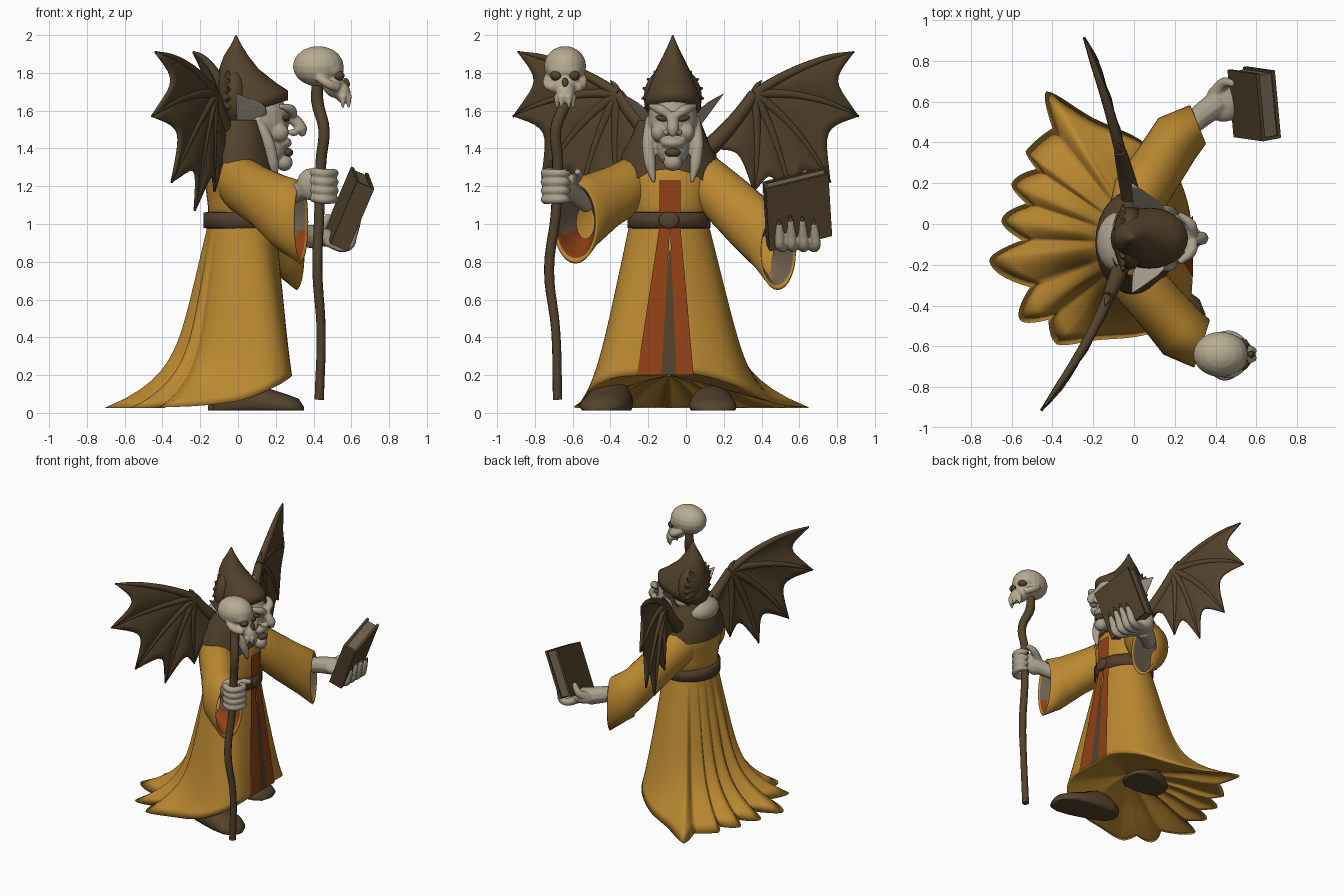
import bpy, bmesh
from math import sin, cos, pi, atan2, radians
from mathutils import Vector as V, Euler

if "Cube" in bpy.data.objects:
    bpy.data.objects.remove(bpy.data.objects["Cube"])


def material(name, *rgb):
    m = bpy.data.materials.new(name)
    m.use_nodes = True
    m.diffuse_color = (*rgb, 1)
    m.node_tree.nodes["Principled BSDF"].inputs["Base Color"].default_value = (*rgb, 1)
    return m


GOLD = material("gold cloth", .49, .245, .03)
BROWN = material("dark brown", .088, .055, .025)
LEATHER = material("belt leather", .08, .048, .027)
ORANGE = material("burnt orange", .28, .052, .007)
SKIN = material("pale skin", .40, .35, .26)
BONE = material("bone", .48, .41, .285)
LINING = material("grey lining", .16, .12, .08)
CY, HY = -.09, -.07  # centre lines of the body and the head


def build(name, verts, faces, *mats, smooth=True):
    me = bpy.data.meshes.new(name)
    me.from_pydata([tuple(v) for v in verts], [], faces)
    for m in mats:
        me.materials.append(m)
    for p in me.polygons:
        p.use_smooth = smooth
    ob = bpy.data.objects.new(name, me)
    bpy.context.collection.objects.link(ob)
    return ob


def loft(name, rings, *mats, closed=True, caps=False):
    n = len(rings[0])
    faces = [(r*n + i, r*n + (i+1) % n, (r+1)*n + (i+1) % n, (r+1)*n + i)
             for r in range(len(rings) - 1) for i in range(n if closed else n - 1)]
    if caps:
        faces += [tuple(reversed(range(n))), tuple(range((len(rings)-1)*n, len(rings)*n))]
    return build(name, [p for r in rings for p in r], faces, *mats)


def ring(c, u, v, n=28):
    return [V(c) + V(u)*cos(2*pi*i/n) + V(v)*sin(2*pi*i/n) for i in range(n)]


def flat_rings(rows, y=CY):
    return [ring((x, y, z), (rx, 0, 0), (0, ry, 0)) for x, z, rx, ry in rows]


def ball(name, c, r, mat, rot=(0, 0, 0), n=20):
    e = Euler([radians(a) for a in rot]).to_matrix()
    rings = []
    for j in range(n//2 + 1):
        a = min(max(pi*j/(n//2), .01), pi - .01)
        rings.append([V(c) + e @ V((r[0]*sin(a)*cos(2*pi*i/n), r[1]*sin(a)*sin(2*pi*i/n), -r[2]*cos(a)))
                      for i in range(n)])
    return loft(name, rings, mat, caps=True)


def bake(ob, name, mat):
    me = bpy.data.meshes.new_from_object(ob.evaluated_get(bpy.context.evaluated_depsgraph_get()))
    bpy.data.objects.remove(ob)
    me.materials.clear()
    me.materials.append(mat)
    for p in me.polygons:
        p.use_smooth = True
    out = bpy.data.objects.new(name, me)
    bpy.context.collection.objects.link(out)
    return out


def tube(name, pts, radii, mat):
    cu = bpy.data.curves.new(name, 'CURVE')
    cu.dimensions = '3D'
    cu.bevel_depth, cu.bevel_resolution, cu.resolution_u, cu.use_fill_caps = 1, 3, 5, True
    sp = cu.splines.new('BEZIER')
    sp.bezier_points.add(len(pts) - 1)
    for i, b in enumerate(sp.bezier_points):
        b.co, b.handle_left_type, b.handle_right_type = pts[i], 'AUTO', 'AUTO'
        b.radius = radii[min(i, len(radii) - 1)]
    path = bpy.data.objects.new(name + "_path", cu)
    bpy.context.collection.objects.link(path)
    return bake(path, name, mat)


def fuse(name, parts, mat, voxel=.007):
    """Merge overlapping forms into one sculpted surface."""
    bm = bmesh.new()
    for ob in parts:
        bm.from_mesh(ob.data)
        bpy.data.objects.remove(ob)
    ob = build(name, [], [])
    bm.to_mesh(ob.data)
    bm.free()
    rm = ob.modifiers.new("merge", 'REMESH')
    rm.mode, rm.voxel_size = 'VOXEL', voxel
    ob.modifiers.new("soften", 'SMOOTH').iterations = 4
    return bake(ob, name, mat)


# Robe skirt: waist ellipse flaring to a lobed trailing hem, closed underneath
hem = [V(p) for p in [
    (.28, -.1, .2), (.27, .08, .2), (.19, .28, .14), (.02, .42, .07), (-.2, .52, .04), (-.43, .65, .03),
    (-.4, .47, .03), (-.53, .36, .02), (-.48, .27, .03), (-.6, .2, .02), (-.53, .1, .03), (-.65, .02, .02),
    (-.55, -.08, .03), (-.71, -.18, .02), (-.51, -.31, .03), (-.56, -.47, .02), (-.42, -.47, .03),
    (-.38, -.59, .03), (-.18, -.57, .04), (.03, -.55, .07), (.2, -.49, .14), (.28, -.36, .19)]]
mid = V((0, CY, 0))
outline = []
for i in range(len(hem)):
    a, b, c, d = (hem[(i + k) % len(hem)] for k in (-1, 0, 1, 2))
    for k in range(7):
        t = k/7
        if 5 <= i < 17:  # rounded lobes meeting in sharp valleys
            rise = sin(t*pi/2) if i % 2 == 0 else 1 - cos(t*pi/2)
            rb, rc = (b - mid).length, (c - mid).length
            outline.append(mid + (b - mid).lerp(c - mid, t).normalized()*(rb + (rc - rb)*rise))
            outline[-1].z = .025
        else:
            outline.append(.5*(2*b + (c-a)*t + (2*a-5*b+4*c-d)*t*t + (3*b-a-3*c+d)*t**3))
skirt = []
for r in range(21):
    s = r/20
    row = []
    for h in outline:
        ang = atan2(h.y - CY, h.x - .02)
        w = V((.02 + .18*cos(ang), CY + .21*sin(ang), 1.0))
        lin = min(1, max(.42, .75 + .9*h.x))
        p = w.lerp(h, lin*s + (1 - lin)*s**7)
        p.z = 1 + (h.z - 1)*s
        row.append(p)
    skirt.append(row)
for k, z in ((.95, .03), (.8, .06), (.6, .11), (.35, .16), (.02, .19)):
    skirt.append([V((mid.x + (h.x - mid.x)*k, CY + (h.y - CY)*k, max(z, h.z*k + .2*(1 - k)))) for h in outline])
loft("robe_skirt", skirt, GOLD)
loft("robe_torso", flat_rings([(.02, .99, .18, .21), (.02, 1.1, .18, .215), (.01, 1.22, .185, .24),
     (-.01, 1.32, .17, .25), (-.02, 1.38, .13, .21), (0, 1.45, .08, .1)]), GOLD, caps=True)


def strip(name, top, bottom, z0, z1, mat, off=.009):
    x = lambda z: .2 + .1*max(0, 1 - z) + off
    return build(name, [(x(z0), bottom[0], z0), (x(z0), bottom[1], z0), (x(z1), top[1], z1), (x(z1), top[0], z1)],
                 [(0, 1, 2, 3)], mat)


# Front opening and trim
strip("under_robe", (-.09, -.08), (-.14, -.04), .2, .86, BROWN, .006)
strip("trim_staff_side", (-.14, -.085), (-.26, -.13), .2, .99, ORANGE)
strip("trim_book_side", (-.085, -.03), (-.05, .04), .2, .99, ORANGE)
strip("chest_trim", (-.14, -.03), (-.14, -.03), 1.03, 1.23, ORANGE)

# Belt, buckle and cowl
loft("belt", flat_rings([(.02, .975, .18, .21), (.02, .98, .203, .22), (.02, 1.06, .203, .22),
     (.02, 1.065, .17, .2)]), LEATHER)
ball("buckle", (.225, CY, 1.02), (.015, .055, .045), BROWN)
cowl = flat_rings([(.005, 1.29, .195, .262), (-.005, 1.37, .185, .25), (.0, 1.45, .165, .205),
                   (.01, 1.55, .13, .165)])
for r, drop in zip(cowl, (.1, .05)):
    for p in r:
        p.z -= drop*max(0, 1 - abs(p.x - .11)/.09)
loft("cowl", cowl, BROWN)


# Wide sleeves, each row a centre, half-width, half-height and heading
def sleeve(name, rows, orange_below):
    rings = []
    for c, a, b, yaw in rows:
        rings.append(ring(c, V((-sin(radians(yaw)), cos(radians(yaw)), 0))*a, (0, 0, b)))
    inward = -V((cos(radians(yaw)), sin(radians(yaw)), 0))
    for depth, k in ((-.006, .94), (.005, .87), (.05, .8), (.17, .4)):
        rings.append([V(c) + inward*depth + (p - V(c))*k for p in rings[len(rows) - 1]])
    ob = loft(name, rings, GOLD, LINING, ORANGE)
    for p in ob.data.polygons:
        if p.index // 28 > len(rows):
            p.material_index = 2 if p.center.z < orange_below else 1


sleeve("staff_sleeve", [((-.07, -.15, 1.25), .08, .12, -50), ((.0, -.26, 1.22), .13, .155, -48),
       ((.12, -.4, 1.14), .13, .165, -45), ((.23, -.53, 1.06), .14, .2, -38), ((.33, -.585, 1.01), .125, .22, -18)], .95)
sleeve("book_sleeve", [((-.05, .0, 1.25), .09, .12, 60), ((.02, .13, 1.2), .14, .165, 55),
       ((.12, .28, 1.06), .135, .185, 48), ((.21, .42, .93), .135, .19, 42), ((.31, .485, .855), .105, .205, 22)], 0)

# Shoes: flat-soled domes, tapering to a round toe
for name, cx, cy, half, lean, k in (("staff_side_shoe", .11, -.41, .24, -.05, 1), ("book_side_shoe", .01, .14, .17, .01, .8)):
    rings = []
    for t, w, h in ((-1, .02, .04), (-.9, .075, .1), (-.6, .1, .16), (-.2, .115, .18), (.2, .125, .13),
                    (.6, .12, .1), (.88, .085, .075), (1, .02, .03)):
        rings.append([V((p.x, p.y, max(.012, p.z))) for p in
                      ring((cx + half*t, cy + lean*t, h*.35*k), (0, w, 0), (0, 0, h*.65*k))])
    loft(name, rings, BROWN, caps=True)

# Staff and gripping hand
tube("staff", [(.43, -.68, .07), (.44, -.69, .44), (.42, -.725, .76), (.43, -.69, 1.05), (.44, -.68, 1.34),
     (.455, -.69, 1.5), (.42, -.64, 1.65), (.42, -.64, 1.75)], [.025, .024, .027, .027, .029, .03, .033, .03], BROWN)
parts = [tube("wrist", [(.2, -.52, 1.1), (.3, -.59, 1.16), (.38, -.64, 1.2)], [.045, .05, .06], SKIN),
         ball("palm", (.385, -.645, 1.21), (.075, .05, .085), SKIN),
         tube("thumb", [(.38, -.6, 1.22), (.45, -.57, 1.26), (.51, -.575, 1.28)], [.03, .026, .016], SKIN)]
for k in range(4):
    z = 1.13 + .046*k
    parts.append(tube("finger", [(.39, -.72, z + .01), (.45, -.745, z), (.5, -.71, z), (.505, -.65, z),
                                 (.46, -.62, z)], [.024, .025, .024, .022, .016], SKIN))
fuse("staff_hand", parts, SKIN)

# Skull on the staff
SY = -.64
parts = [ball("cranium", (.425, SY, 1.835), (.135, .112, .107), BONE),
         ball("brow", (.49, SY, 1.815), (.07, .092, .055), BONE),
         ball("face", (.5, SY, 1.75), (.06, .075, .085), BONE, (0, -20, 0)),
         ball("muzzle", (.55, SY, 1.7), (.045, .05, .065), BONE, (0, -20, 0))]
for s in (-1, 1):
    parts.append(tube("cheek", [(.42, SY + s*.09, 1.78), (.48, SY + s*.092, 1.74), (.53, SY + s*.06, 1.72)],
                      [.022, .025], BONE))
    for k in range(2):
        x, y = .585 - .03*k, SY + s*(.02 + .022*k)
        parts.append(tube("fang", [(x, y, 1.68), (x, y, 1.65), (x, y, 1.615)], [.019, .015, .007], BONE))
    ball("skull_socket", (.532, SY + s*.047, 1.785), (.032, .031, .027), BROWN)
fuse("skull", parts, BONE)
ball("skull_nose_hole", (.576, SY, 1.75), (.014, .017, .026), BROWN, (0, -25, 0))

# Book and supporting hand
bc, bw, bh = V((.59, .59, 1.08)), V((-.03, .33, .08)), V((.14, -.02, .33))
bn = bw.cross(bh).normalized()


def slab(name, c, w, h, d, mat):
    corners = [c + w*i/2 + h*j/2 + d*k/2 for i in (-1, 1) for j in (-1, 1) for k in (-1, 1)]
    return build(name, corners, [(0, 1, 3, 2), (4, 6, 7, 5), (0, 4, 5, 1), (2, 3, 7, 6), (0, 2, 6, 4), (1, 5, 7, 3)],
                 mat, smooth=False)


slab("book_pages", bc, bw*.93, bh*.95, bn*.07, LINING)
for s in (-1, 1):
    slab("book_cover", bc + bn*.042*s, bw, bh, bn*.018, BROWN)
slab("book_spine", bc - bw*.48, bw*.05, bh, bn*.09, BROWN)
parts = [tube("wrist", [(.24, .45, .95), (.34, .54, .94), (.42, .6, .93)], [.05, .06, .065], SKIN),
         ball("palm", (.44, .6, .93), (.09, .1, .05), SKIN),
         tube("thumb", [(.4, .64, .94), (.44, .69, .98), (.485, .69, 1.05)], [.036, .03, .016], SKIN)]
for k in range(4):
    base = bc + bn*.07 - bh*.52
    base.y = .5 + .062*k
    tip = base + bh*(.36 + .06*sin(pi*k/3))
    parts.append(tube("finger", [(.47, .54 + .035*k, .91), base, base + bh*.2, tip], [.03, .027, .026, .016], SKIN))
    tube("book_nail", [tip, tip + bh*.08], [.013, .003], BROWN)
fuse("book_hand", parts, SKIN)

# Head: fused face forms, with eyes and mouth set in
side = lambda s, d: HY + s*d
parts = [ball("skull_form", (.1, HY, 1.54), (.17, .135, .19), SKIN),
         ball("jaw", (.165, HY, 1.41), (.095, .09, .11), SKIN),
         ball("chin", (.245, HY, 1.325), (.045, .05, .045), SKIN),
         ball("upper_lip", (.24, HY, 1.43), (.045, .065, .032), SKIN),
         tube("nose", [(.24, HY, 1.58), (.3, HY, 1.55), (.335, HY, 1.5), (.345, HY, 1.465)],
              [.025, .032, .034, .014], SKIN)]
for s in (-1, 1):
    parts += [tube("brow", [(.29, side(s, .015), 1.575), (.28, side(s, .065), 1.605), (.22, side(s, .12), 1.625)],
                   [.024, .028, .014], SKIN),
              ball("cheek", (.215, side(s, .075), 1.485), (.055, .042, .05), SKIN),
              ball("nostril", (.295, side(s, .03), 1.485), (.03, .022, .02), SKIN),
              tube("side_lock", [(.1, side(s, .12), 1.56), (.16, side(s, .13), 1.43), (.185, side(s, .12), 1.32),
                                 (.2, side(s, .1), 1.22)], [.025, .034, .032, .01], SKIN)]
    ball("eye", (.253, side(s, .058), 1.558), (.022, .034, .015), BROWN, (s*15, 0, 0))
    # Pointed ears as tapering blades
    ear = []
    for t, w in ((0, .75), (.2, 1), (.4, .88), (.6, .62), (.8, .33), (.995, .03)):
        ear.append(ring((.1 - .11*t, side(s, .11 + .16*t), 1.53 + .16*t), V((.07, s*.01, .055))*w,
                        V((-.008, s*.008, .01))*w, 14))
    loft("ear", ear, SKIN, caps=True)
fuse("head", parts, SKIN)
ball("mouth", (.262, HY, 1.378), (.03, .042, .024), BROWN)
ball("hair_back", (-.075, CY, 1.48), (.11, .15, .085), SKIN)

# Pointed hood with spiked rim
hood = flat_rings([(.075, 1.6, .19, .15), (.075, 1.66, .19, .148), (.05, 1.73, .155, .125), (.005, 1.82, .105, .088),
                   (-.01, 1.89, .065, .052), (-.01, 1.945, .03, .026), (-.01, 2.0, .003, .003)], HY)
for r, k in zip(hood, (.3, .25, .12)):
    for p in r:
        p.z += k*(p.x - .08)
loft("hood", hood, BROWN, caps=True)
ball("hood_frill", (-.02, HY, 1.67), (.085, .155, .17), BROWN)
for k in range(13):
    a = radians(-20 + 220*k/12)
    d = V((-.08, cos(a)*.95, sin(a)))
    c = V((-.04, HY, 1.67))
    tube("frill_spike", [c + d*.11, c + d*.175], [.036, .004], BROWN)

# Bat wings: curved fingers with scalloped, billowing webbing between
TIPS = [(.89, 1.91), (.915, 1.57), (.765, 1.22), (.57, 1.07), (.36, 1.17), (.12, 1.4)]
for s, slope, x0, bow in ((-1, .55, -.06, .035), (1, .3, -.03, .015)):
    def place(d, z, bulge=0):
        return V((x0 - slope*(d - .2) + bow*sin(pi*(d - .2)/.7) + bulge, s*d, z))

    def finger(tip, u):
        wd, wz = .36, 1.69
        md, mz = (wd + tip[0])/2 + .03, (wz + tip[1])/2 + .08*min(1, tip[0]*2 - .3)
        return ((1-u)**2*wd + 2*u*(1-u)*md + u*u*tip[0], (1-u)**2*wz + 2*u*(1-u)*mz + u*u*tip[1])

    for i, tip in enumerate(TIPS):
        root = i == len(TIPS) - 1
        tube("wing_arm" if root else "wing_finger", [place(*finger(tip, u)) for u in (0, .25, .5, .75, 1)],
             [.03, .036, .04, .045, .05] if root else [.028, .025, .021, .016, .006], BROWN)
        if root:
            continue
        grid = []
        for a in range(11):
            row = []
            for b in range(11):
                v = b/10
                u = a/10*(1 - .2*sin(pi*v))
                p, q = finger(tip, u), finger(TIPS[i + 1], u)
                row.append(place(p[0] + (q[0]-p[0])*v, p[1] + (q[1]-p[1])*v, .03*sin(pi*v)*u))
            grid.append(row)
        web = loft("wing_web", grid, BROWN, closed=False)
        mod = web.modifiers.new("thickness", 'SOLIDIFY')
        mod.thickness, mod.offset = .014, 0
    tube("wing_claw", [place(.36, 1.68), place(.375, 1.73), place(.4, 1.76)], [.022, .015, .003], BROWN)
